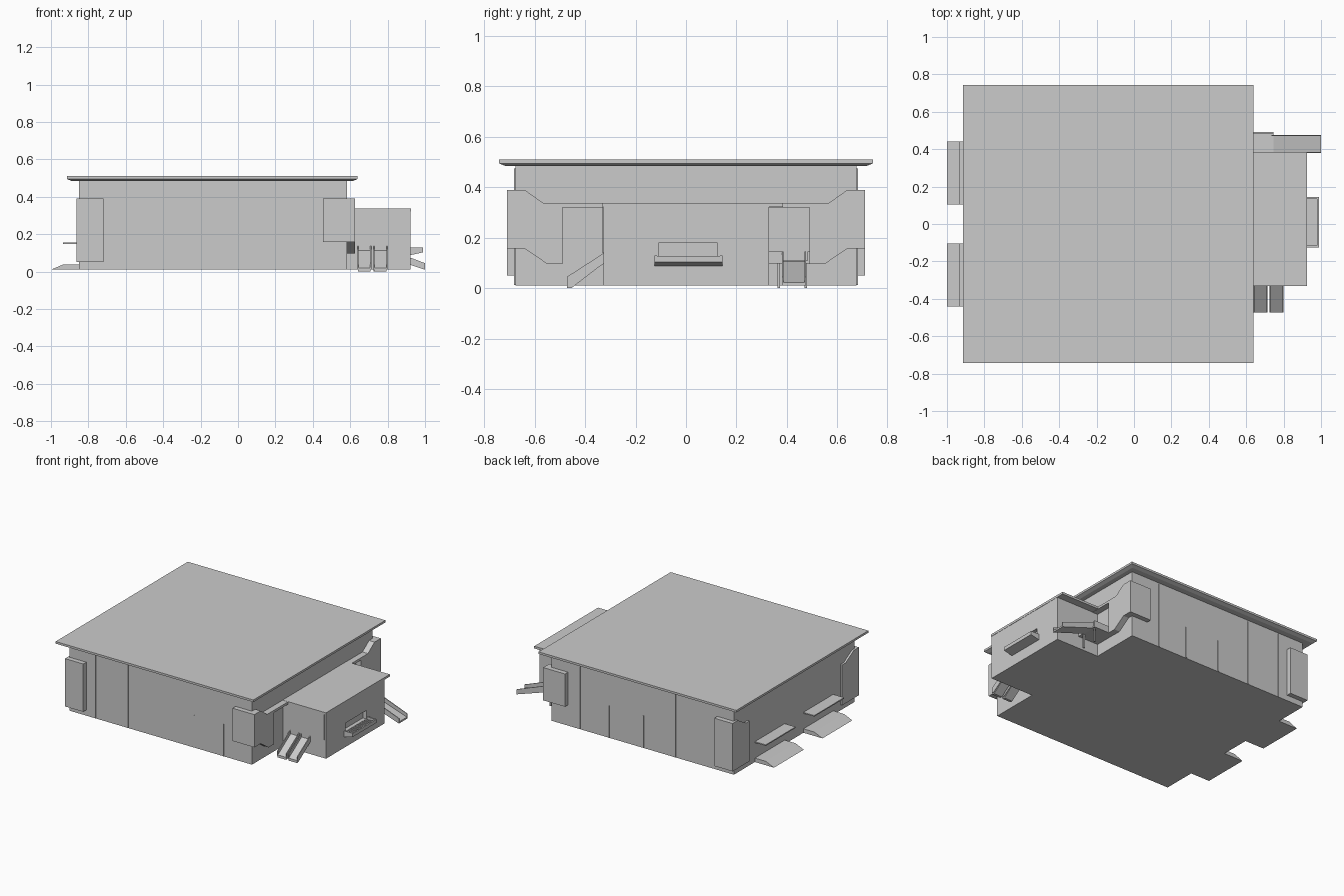
import bpy, bmesh


def prism(name, pts, axis, a, b):
    """Extrude a 2D profile: axis 'x' takes (y,z) points, axis 'y' takes (x,z)."""
    bm = bmesh.new()
    put = (lambda p, t: (t, p[0], p[1])) if axis == 'x' else (lambda p, t: (p[0], t, p[1]))
    lo = [bm.verts.new(put(p, a)) for p in pts]
    hi = [bm.verts.new(put(p, b)) for p in pts]
    bm.faces.new(lo)
    bm.faces.new(hi[::-1])
    n = len(pts)
    for i in range(n):
        j = (i + 1) % n
        bm.faces.new((lo[i], lo[j], hi[j], hi[i]))
    bmesh.ops.recalc_face_normals(bm, faces=bm.faces)
    me = bpy.data.meshes.new(name)
    bm.to_mesh(me)
    bm.free()
    ob = bpy.data.objects.new(name, me)
    bpy.context.collection.objects.link(ob)
    return ob


def box(name, x0, x1, y0, y1, z0, z1):
    return prism(name, [(x0, z0), (x1, z0), (x1, z1), (x0, z1)], 'y', y0, y1)


# Main hall and its roof slab with tapered underside
box("main_hall", -0.85, 0.583, -0.676, 0.676, 0.01, 0.487)
roof = box("main_roof", -0.915, 0.64, -0.742, 0.742, 0.495, 0.51)
bm = bmesh.new()
bm.from_mesh(roof.data)
bm.faces.ensure_lookup_table()
under = min(bm.faces, key=lambda f: f.calc_center_median().z)
low = bmesh.ops.extrude_discrete_faces(bm, faces=[under])['faces'][0]
for v in low.verts:
    v.co.x += 0.025 if v.co.x < 0 else -0.025
    v.co.y += 0.025 if v.co.y < 0 else -0.025
    v.co.z = 0.485
bm.to_mesh(roof.data)
bm.free()

# Parts mirrored on the front and back walls
for tag, s in (("front", -1), ("back", 1)):
    # Thin vertical wall seams
    for i, (x, top) in enumerate(((-0.645, 0.475), (-0.39, 0.475), (-0.14, 0.24),
                                  (0.13, 0.24), (0.36, 0.475 if s > 0 else 0.24))):
        if s < 0 and i == 2:
            continue
        box(f"{tag}_wall_seam_{i}", x - 0.003, x + 0.003, s * 0.67, s * 0.681, 0.012, top)
    # Corner cladding at the annex end
    box(f"{tag}_corner_panel", 0.455, 0.6, s * 0.66, s * 0.71, 0.157, 0.39)
    prof = [(0.71, 0.39), (0.64, 0.39), (0.565, 0.337), (0.49, 0.337),
            (0.49, 0.096), (0.55, 0.096), (0.64, 0.157), (0.71, 0.157)]
    prism(f"{tag}_corner_wrap", [(s * y, z) for y, z in prof], 'x', 0.575, 0.626)
    # Corner cladding at the loading end
    box(f"{tag}_loading_panel", -0.855, -0.72, s * 0.66, s * 0.71, 0.05, 0.39)
    prof = [(0.71, 0.05), (0.71, 0.39), (0.65, 0.39), (0.56, 0.337), (0.52, 0.337), (0.52, 0.05)]
    prism(f"{tag}_loading_wrap", [(s * y, z) for y, z in prof], 'x', -0.864, -0.84)
    # Loading ramp and canopy
    prism(f"{tag}_ramp", [(-1, 0.01), (-0.935, 0.038), (-0.84, 0.038), (-0.84, 0.01)],
          'y', s * 0.105, s * 0.44)
    box(f"{tag}_canopy", -0.935, -0.84, s * 0.105, s * 0.44, 0.147, 0.155)
    # Header strip joining the corner wrap to the annex
    box(f"{tag}_header", 0.575, 0.626, s * 0.32, s * 0.492, 0.32, 0.337)

# Annex with a recessed service window
annex = box("annex", 0.57, 0.922, -0.328, 0.33, 0.01, 0.33)
cutter = box("window_cutter", 0.895, 0.96, -0.11, 0.125, 0.12, 0.18)
cutter.hide_render = True
cutter.hide_viewport = True
mod = annex.modifiers.new("window", 'BOOLEAN')
mod.object = cutter
mod.solver = 'EXACT'
box("annex_roof", 0.575, 0.924, -0.332, 0.385, 0.322, 0.338)
box("annex_front_panel", 0.626, 0.91, -0.332, -0.32, 0.14, 0.324)

# Service tray under the window
prism("tray_base", [(0.9, 0.083), (0.988, 0.103), (0.988, 0.113), (0.9, 0.113)], 'y', -0.125, 0.145)
box("tray_lip", 0.978, 0.988, -0.125, 0.145, 0.105, 0.128)
for i, y in enumerate((-0.125, 0.135)):
    box(f"tray_side_{i}", 0.915, 0.985, y, y + 0.01, 0.105, 0.13)
for i in range(9):
    y = -0.095 + i * 0.026
    box(f"tray_slat_{i}", 0.915, 0.98, y, y + 0.01, 0.11, 0.119)

# Twin chutes on the annex front
bed = [(-0.325, 0.115), (-0.325, 0.1), (-0.455, 0.0), (-0.472, 0.0), (-0.472, 0.018)]
rail = [(-0.325, 0.14), (-0.325, 0.098), (-0.455, 0.01), (-0.472, 0.01), (-0.472, 0.045)]
for i, x in enumerate((0.638, 0.724)):
    prism(f"front_chute_bed_{i}", bed, 'x', x + 0.004, x + 0.07)
    for k in (0, 0.069):
        prism(f"front_chute_rail_{i}_{k > 0}", rail, 'x', x + k, x + k + 0.006)

# Back landing, posts and side chute
box("back_landing", 0.575, 0.745, 0.32, 0.492, 0.097, 0.11)
box("back_landing_rail", 0.575, 0.745, 0.482, 0.492, 0.1, 0.145)
box("back_landing_inner_rail", 0.735, 0.745, 0.32, 0.385, 0.1, 0.145)
for i, y in enumerate((0.363, 0.47)):
    box(f"landing_post_{i}", 0.725, 0.737, y, y + 0.01, 0.0, 0.1)
prism("back_chute_bed", [(0.735, 0.11), (1, 0.022), (1, 0.01), (0.735, 0.098)], 'y', 0.382, 0.476)
for i, y in enumerate((0.38, 0.47)):
    prism(f"back_chute_rail_{i}", [(0.735, 0.145), (1, 0.045), (1, 0.01), (0.735, 0.098)],
          'y', y, y + 0.006)
